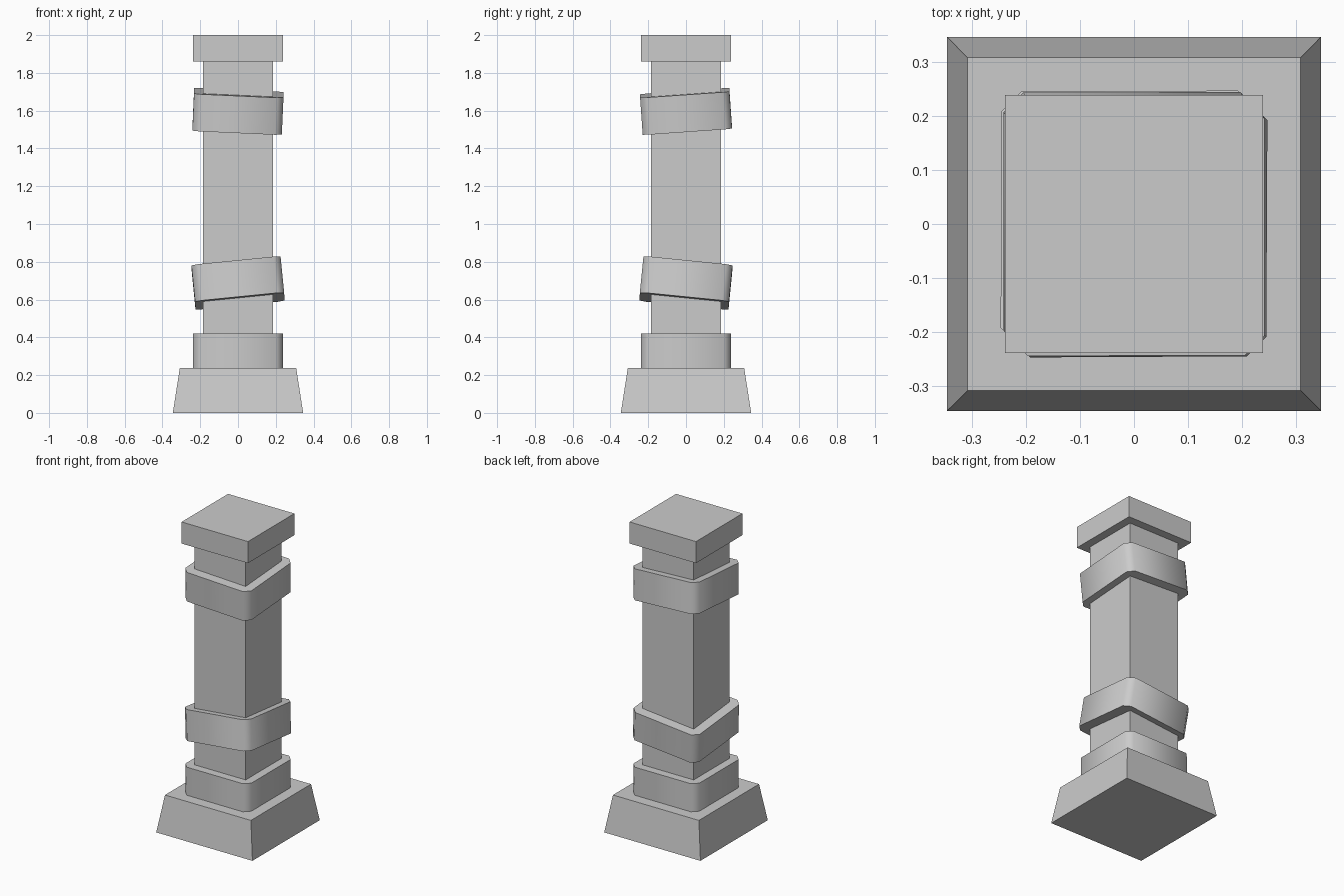
import bpy, bmesh
from mathutils import Matrix, Vector

if "Cube" in bpy.data.objects:
    bpy.data.objects.remove(bpy.data.objects["Cube"])


def prism(name, z0, z1, r0, r1=None, chamfer=0.0):
    """Square block (optionally tapered or with chamfered upright corners)."""
    r1 = r0 if r1 is None else r1
    bm = bmesh.new()

    def ring(r, z):
        pts = []
        for sx, sy in ((1, 1), (-1, 1), (-1, -1), (1, -1)):
            if chamfer:
                a, b = (sx * r, sy * (r - chamfer)), (sx * (r - chamfer), sy * r)
                pts += [a, b] if sx * sy > 0 else [b, a]
            else:
                pts.append((sx * r, sy * r))
        return [bm.verts.new((x, y, z)) for x, y in pts]

    lo, hi = ring(r0, z0), ring(r1, z1)
    n = len(lo)
    for i in range(n):
        j = (i + 1) % n
        bm.faces.new((lo[i], lo[j], hi[j], hi[i]))
    bm.faces.new(lo[::-1])
    bm.faces.new(hi)
    me = bpy.data.meshes.new(name)
    bm.to_mesh(me)
    bm.free()
    ob = bpy.data.objects.new(name, me)
    bpy.context.collection.objects.link(ob)
    if chamfer:
        # smooth round the corners, crisp at top and bottom rims
        me.shade_smooth()
        me.set_sharp_from_angle(angle=1.0)
    return ob


def band(name, z, height, slope_x, slope_y):
    """Strap around the shaft, tilted so its plane rises by the given slopes."""
    ob = prism(name, -height / 2, height / 2, 0.237, chamfer=0.036)
    normal = Vector((-slope_x, -slope_y, 1)).normalized()
    tilt = Vector((0, 0, 1)).rotation_difference(normal).to_matrix().to_4x4()
    ob.data.transform(Matrix.Translation((0, 0, z)) @ tilt)
    return ob


# Plinth, collar, shaft and cap
prism("plinth", 0.0, 0.238, 0.345, 0.308)
prism("collar", 0.238, 0.42, 0.237, chamfer=0.036)
prism("shaft", 0.42, 1.86, 0.184)
prism("cap", 1.86, 2.0, 0.238)

# Crooked straps
band("lower_band", 0.688, 0.194, 0.1, -0.1)
band("upper_band", 1.596, 0.197, -0.045, 0.07)
